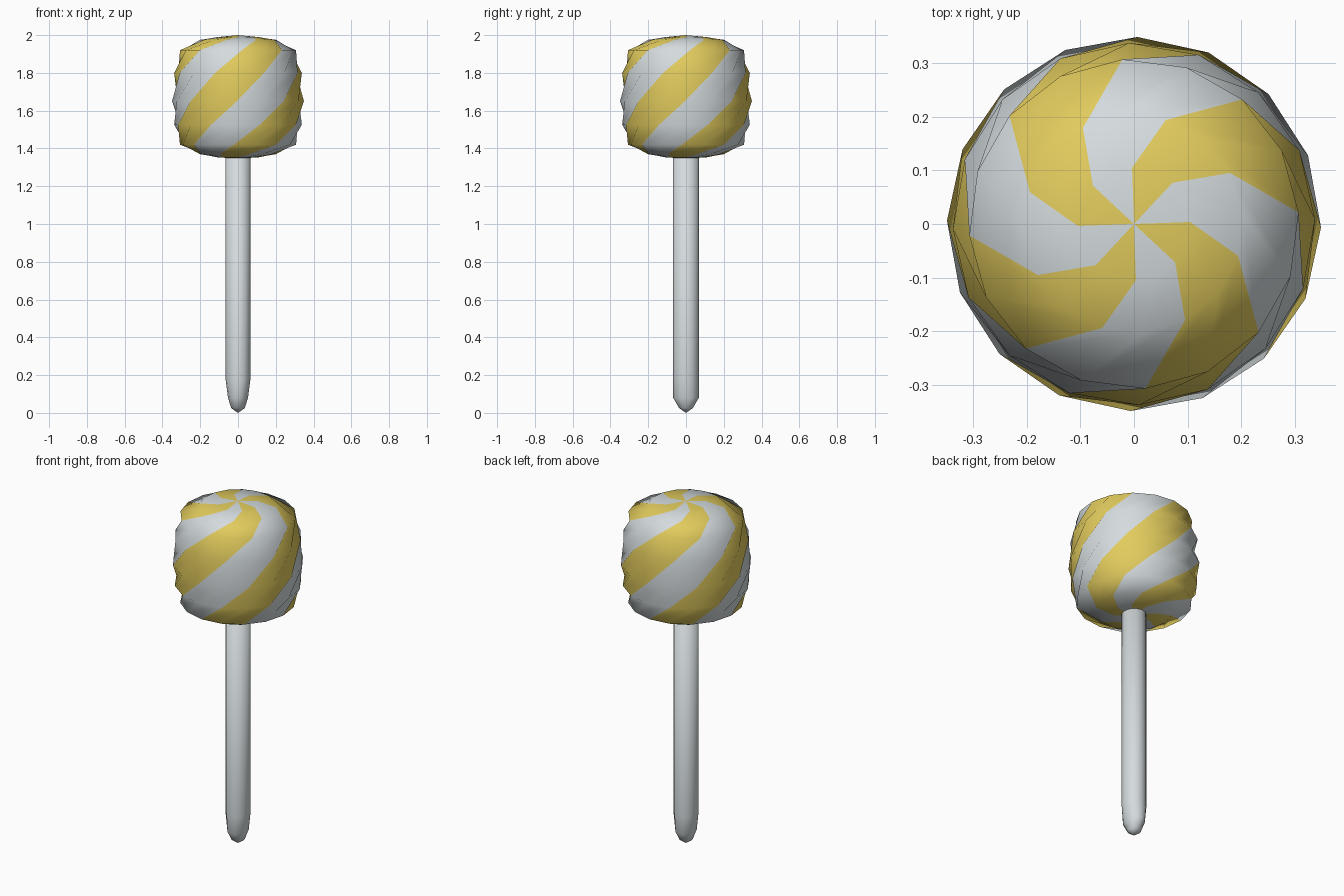
import bpy, bmesh, math

if "Cube" in bpy.data.objects:
    bpy.data.objects.remove(bpy.data.objects["Cube"])


def material(name, rgb):
    m = bpy.data.materials.new(name)
    m.diffuse_color = (*rgb, 1)
    m.use_nodes = True
    m.node_tree.nodes["Principled BSDF"].inputs["Base Color"].default_value = m.diffuse_color
    return m


WHITE = material("soft white", (0.66, 0.71, 0.73))
YELLOW = material("candy yellow", (0.76, 0.60, 0.11))


def lathe(name, rings, sides, mats, stripe=0):
    """Stack rings of (z, x radius, y radius, twist degrees), top to bottom;
    the first and last rings are poles."""
    bm = bmesh.new()
    step = 2 * math.pi / sides
    top = bm.verts.new((0, 0, rings[0][0]))
    bottom = bm.verts.new((0, 0, rings[-1][0]))
    loops = [[bm.verts.new((rx * math.cos(math.radians(t) + i * step),
                            ry * math.sin(math.radians(t) + i * step), z))
              for i in range(sides)] for z, rx, ry, t in rings[1:-1]]
    for i in range(sides):
        j = (i + 1) % sides
        tris = [(top, loops[0][i], loops[0][j]),
                (bottom, loops[-1][j], loops[-1][i])]
        for up, low in zip(loops, loops[1:]):
            # long diagonals give the slightly pinched twist
            tris += [(up[i], low[i], up[j]), (low[i], low[j], up[j])]
        for tri in tris:
            f = bm.faces.new(tri)
            f.smooth = True
            f.material_index = (i // stripe) % 2 if stripe else 0
    mesh = bpy.data.meshes.new(name)
    bm.to_mesh(mesh)
    bm.free()
    for m in mats:
        mesh.materials.append(m)
    obj = bpy.data.objects.new(name, mesh)
    bpy.context.collection.objects.link(obj)
    return obj


# Candy head: eight stripes twisting half a turn from top to bottom
profile = [(1.99, 0.105, 2), (1.975, 0.203, -17), (1.92, 0.308, -41),
           (1.80, 0.338, -66), (1.65, 0.349, -91), (1.525, 0.338, -115),
           (1.42, 0.308, -139), (1.37, 0.203, -163), (1.352, 0.105, -182)]
lathe("candy_head", [(2.0, 0, 0, 0)] + [(z, r, r, t) for z, r, t in profile]
      + [(1.348, 0, 0, 0)], 16, [WHITE, YELLOW], stripe=2)

# Stick with a bitten, wedge-like lower end
lathe("stick", [(1.42, 0, 0, 0), (1.40, 0.066, 0.068, 0), (0.18, 0.066, 0.068, 0),
                (0.08, 0.053, 0.068, 0), (0.025, 0.036, 0.036, 0), (0.0, 0, 0, 0)],
      12, [WHITE])
